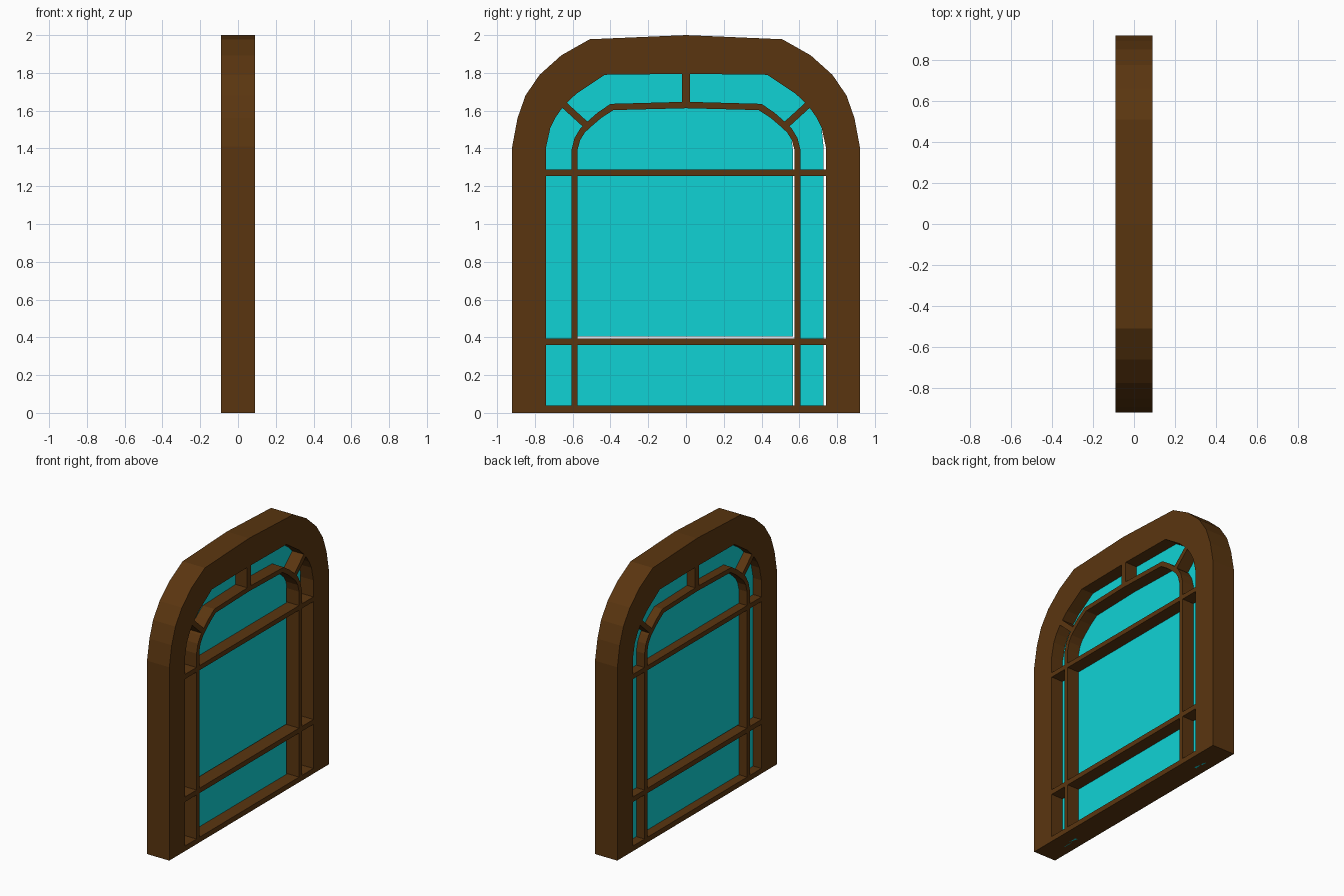
import bpy, bmesh
from math import hypot

cube = bpy.data.objects.get("Cube")
if cube:
    bpy.data.objects.remove(cube, do_unlink=True)


def material(name, rgb):
    m = bpy.data.materials.new(name)
    m.use_nodes = True
    m.diffuse_color = (*rgb, 1)
    m.node_tree.nodes["Principled BSDF"].inputs["Base Color"].default_value = (*rgb, 1)
    return m


wood = material("brown wood", (0.102, 0.036, 0.005))
glass = material("turquoise glass", (0.005, 0.65, 0.665))

DEPTH = (-0.09, 0.09)
PANE = (-0.024, -0.004)


def extrude_quads(name, quads, depth, mat):
    """Thicken a sheet of (y, z) quads along x."""
    bm = bmesh.new()
    for quad in quads:
        bm.faces.new([bm.verts.new((depth[0], y, z)) for y, z in quad])
    bmesh.ops.remove_doubles(bm, verts=bm.verts, dist=0.0005)
    ret = bmesh.ops.extrude_face_region(bm, geom=bm.faces[:], use_keep_orig=True)
    moved = [v for v in ret["geom"] if isinstance(v, bmesh.types.BMVert)]
    bmesh.ops.translate(bm, verts=moved, vec=(depth[1] - depth[0], 0, 0))
    bmesh.ops.recalc_face_normals(bm, faces=bm.faces)
    mesh = bpy.data.meshes.new(name)
    bm.to_mesh(mesh)
    bm.free()
    mesh.materials.append(mat)
    obj = bpy.data.objects.new(name, mesh)
    bpy.context.collection.objects.link(obj)


def arch(half):
    """Mirror a half arch whose last point lies on the centre line."""
    return [(-y, z) for y, z in half] + half[-2::-1]


def band(name, outer, inner, depth, mat):
    pairs = list(zip(outer, inner))
    quads = [(a[0], b[0], b[1], a[1]) for a, b in zip(pairs, pairs[1:])]
    extrude_quads(name, quads, depth, mat)


def bar(name, a, b, width, depth=DEPTH, mat=wood):
    dy, dz = b[0] - a[0], b[1] - a[1]
    k = width / 2 / hypot(dy, dz)
    ny, nz = -dz * k, dy * k
    quad = [(a[0] + ny, a[1] + nz), (b[0] + ny, b[1] + nz),
            (b[0] - ny, b[1] - nz), (a[0] - ny, a[1] - nz)]
    extrude_quads(name, [quad], depth, mat)


# Half arches from the foot up to the crown
frame_out = arch([(0.92, 0), (0.92, 1.41), (0.892, 1.56), (0.85, 1.68),
                  (0.775, 1.79), (0.66, 1.893), (0.51, 1.978), (0, 2)])
frame_in = arch([(0.74, 0), (0.74, 1.41), (0.718, 1.51), (0.69, 1.565),
                 (0.648, 1.625), (0.58, 1.69), (0.43, 1.79), (0, 1.795)])
lattice_out = arch([(0.607, 0), (0.607, 1.39), (0.59, 1.455), (0.56, 1.505),
                    (0.525, 1.54), (0.47, 1.588), (0.4, 1.636), (0, 1.647)])
lattice_in = arch([(0.575, 0), (0.575, 1.39), (0.56, 1.445), (0.535, 1.485),
                   (0.5, 1.517), (0.45, 1.56), (0.385, 1.603), (0, 1.613)])

# Woodwork
band("outer_frame", frame_out, frame_in, DEPTH, wood)
band("inner_arch_bar", lattice_out, lattice_in, DEPTH, wood)
for name, z, width in (("bottom_rail", 0.019, 0.038), ("lower_rail", 0.377, 0.036),
                       ("upper_rail", 1.272, 0.034)):
    bar(name, (-0.745, z), (0.745, z), width)
bar("crown_spoke", (0, 1.63), (0, 1.8), 0.044)
for side, label in ((1, "left"), (-1, "right")):
    bar(label + "_spoke", (side * 0.53, 1.525), (side * 0.645, 1.63), 0.036)

# Glass, with a slim gap on one edge of each pane
shifted = [(min(y, 0.728) if y > 0.7 else y, z) for y, z in frame_in]
band("border_glass", shifted, lattice_out, PANE, glass)
centre = [(min(y, 0.566), max(z, 0.404)) for y, z in lattice_in]
half = len(centre) // 2
sheet = [(centre[i], centre[-1 - i], centre[-2 - i], centre[i + 1]) for i in range(half - 1)]
sheet.append((centre[half - 1], centre[half + 1], centre[half]))
extrude_quads("centre_glass", sheet, PANE, glass)
bar("lower_glass", (-0.58, 0.2), (0.566, 0.2), 0.36, PANE, glass)
